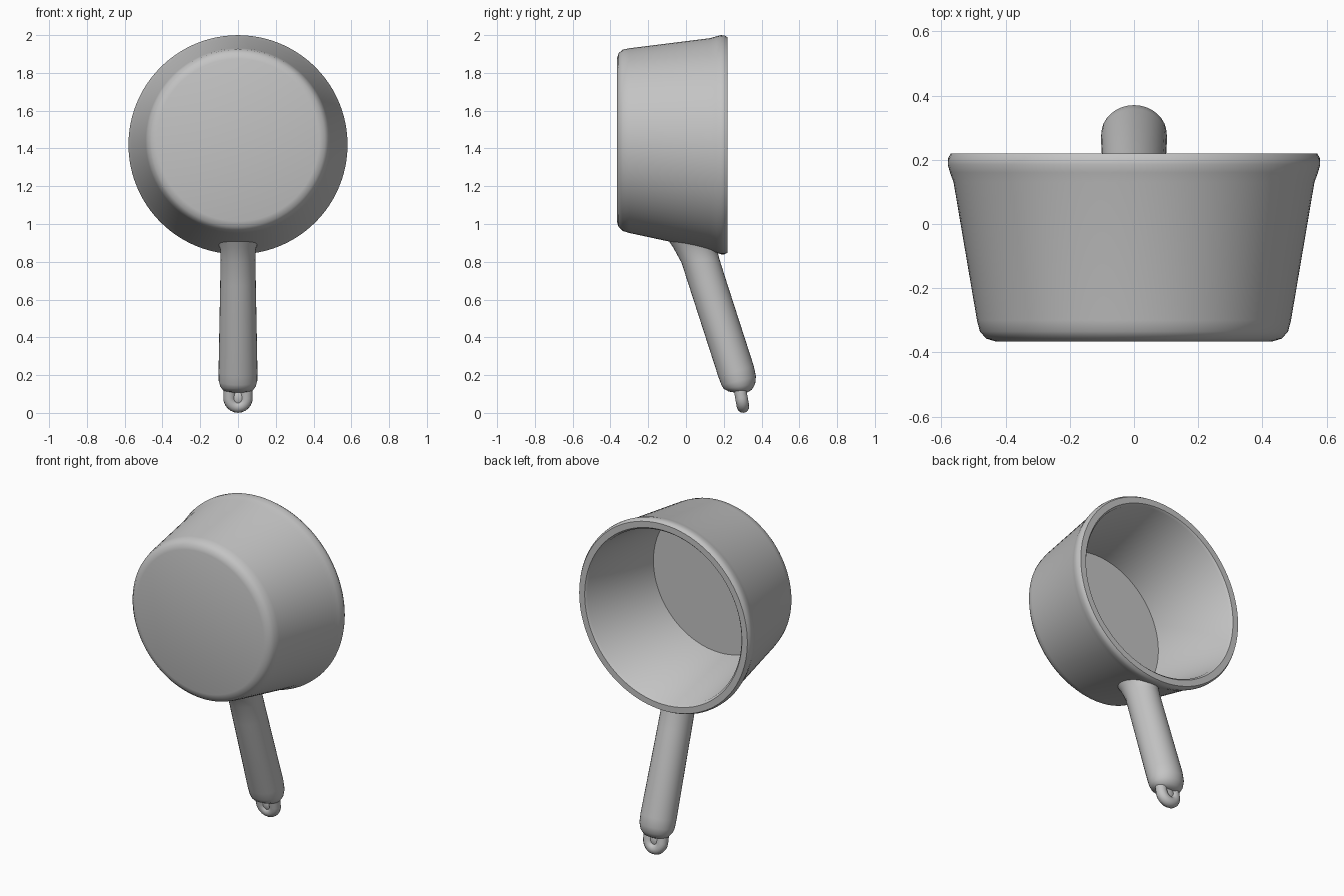
import bpy, bmesh, math
from math import cos, sin, pi, radians
from mathutils import Vector

cube = bpy.data.objects.get("Cube")
if cube:
    bpy.data.objects.remove(cube, do_unlink=True)

grey = bpy.data.materials.new("plain grey")
grey.use_nodes = True
colour = (0.55, 0.55, 0.55, 1)
grey.diffuse_color = colour
grey.node_tree.nodes["Principled BSDF"].inputs["Base Color"].default_value = colour


def finish(obj, angle=40):
    obj.data.materials.append(grey)
    bpy.ops.object.select_all(action="DESELECT")
    obj.select_set(True)
    bpy.context.view_layer.objects.active = obj
    bpy.ops.object.shade_smooth_by_angle(angle=radians(angle))


def loft(name, rings):
    """Skin a list of closed rings of points and cap both ends."""
    bm = bmesh.new()
    loops = [[bm.verts.new(p) for p in ring] for ring in rings]
    n = len(loops[0])
    for a, b in zip(loops, loops[1:]):
        for i in range(n):
            j = (i + 1) % n
            bm.faces.new((a[i], a[j], b[j], b[i]))
    bm.faces.new(loops[0])
    bm.faces.new(loops[-1])
    bmesh.ops.recalc_face_normals(bm, faces=bm.faces)
    mesh = bpy.data.meshes.new(name)
    bm.to_mesh(mesh)
    bm.free()
    obj = bpy.data.objects.new(name, mesh)
    bpy.context.collection.objects.link(obj)
    finish(obj)
    return obj


def circle(n):
    return [2 * pi * i / n for i in range(n)]


# Bowl: outer wall, rolled rim, inner wall and floor, as (radius, y)
bowl_profile = [
    (0.43, -0.366), (0.46, -0.357), (0.48, -0.335), (0.489, -0.30),
    (0.562, 0.13), (0.573, 0.16), (0.58, 0.185), (0.579, 0.205), (0.57, 0.22),
    (0.533, 0.22), (0.522, 0.208), (0.445, -0.32),
]
loft("pan_bowl", [
    [Vector((r * cos(t), y, 1.428 - 0.045 * y + r * sin(t))) for t in circle(96)]
    for r, y in bowl_profile])

# Handle: flared at the bowl, rounded at the end, as (y, z, half depth, half width, tilt)
handle_sections = [
    (0.035, 0.90, 0.14, 0.105, -11), (0.05, 0.865, 0.118, 0.094, -5),
    (0.075, 0.81, 0.10, 0.092, 8), (0.11, 0.70, 0.098, 0.094, 17),
    (0.265, 0.22, 0.098, 0.103, 17), (0.279, 0.17, 0.094, 0.102, 14),
    (0.283, 0.14, 0.084, 0.094, 9), (0.287, 0.118, 0.062, 0.078, 4),
    (0.289, 0.108, 0.035, 0.05, 0),
]
loft("handle", [
    [Vector((w * cos(t), y + d * sin(t) * cos(radians(a)), z + d * sin(t) * sin(radians(a))))
     for t in circle(32)]
    for y, z, d, w, a in handle_sections])

# Hanging loop at the handle's end
curve = bpy.data.curves.new("hanging_loop", "CURVE")
curve.dimensions = "3D"
curve.bevel_depth = 0.033
curve.bevel_resolution = 4
curve.use_fill_caps = True
path = [(0.045, 0.13)] + [(0.045 * cos(t), 0.08 - 0.047 * sin(t))
                          for t in [pi * i / 12 for i in range(13)]] + [(-0.045, 0.13)]
spline = curve.splines.new("POLY")
spline.points.add(len(path) - 1)
for point, (x, z) in zip(spline.points, path):
    point.co = (x, 0.308 - 0.18 * z, z, 1)
loop = bpy.data.objects.new("hanging_loop", curve)
bpy.context.collection.objects.link(loop)
bpy.ops.object.select_all(action="DESELECT")
loop.select_set(True)
bpy.context.view_layer.objects.active = loop
bpy.ops.object.convert(target="MESH")
finish(bpy.context.view_layer.objects.active, 60)

# Web that closes the loop, leaving a shallow dimple
bpy.ops.mesh.primitive_uv_sphere_add(segments=24, ring_count=12, location=(0, 0.293, 0.085))
web = bpy.context.object
web.name = "loop_web"
web.scale = (0.045, 0.024, 0.045)
finish(web)
